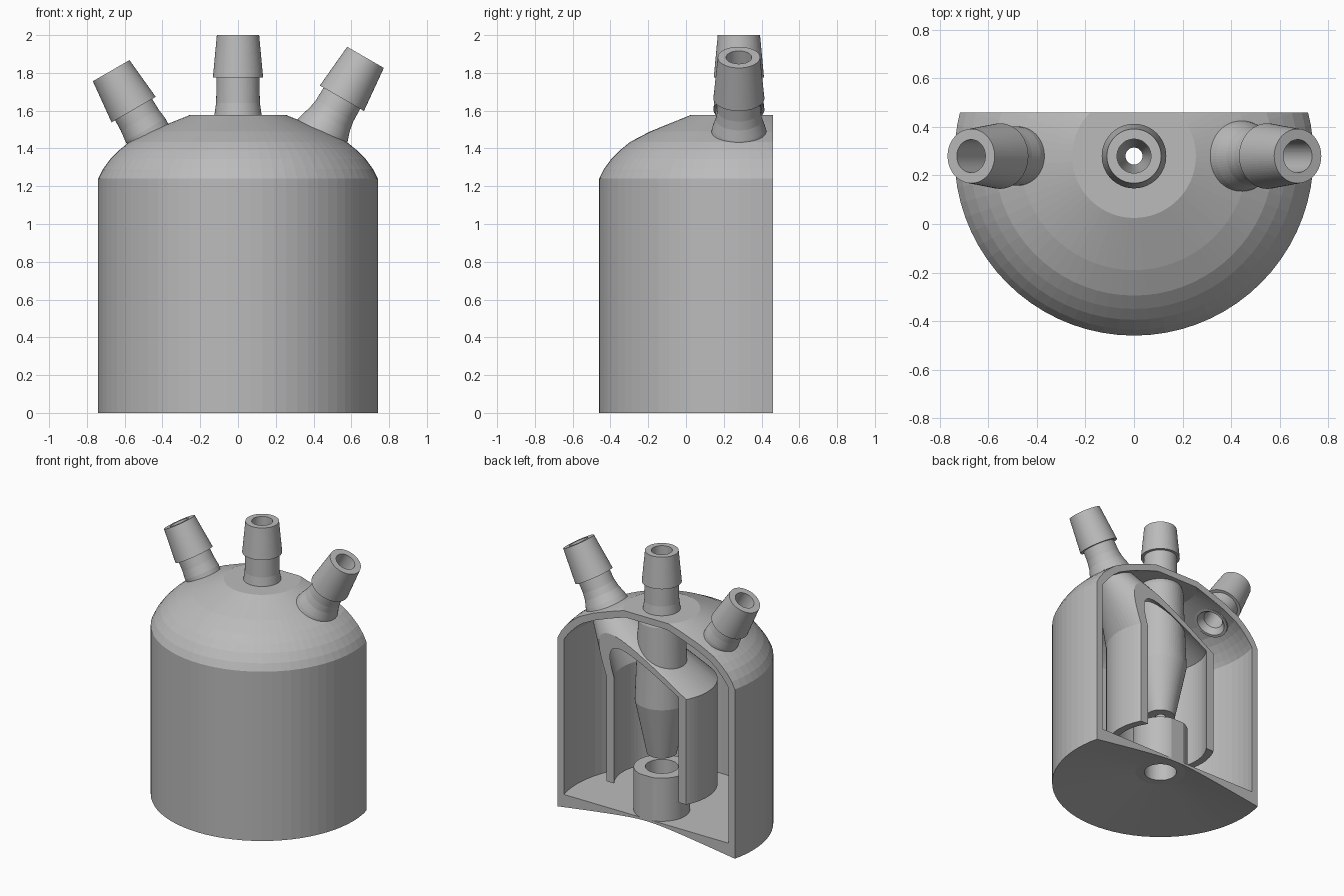
import bpy, bmesh, math
from mathutils import Matrix, Vector

if "Cube" in bpy.data.objects:
    bpy.data.objects.remove(bpy.data.objects["Cube"])

SEG = 72
AXIS_Y = 0.28          # vertical axis of the vessel
CUT_Y = 0.46           # section plane at the back
TILT = math.radians(30)

grey = bpy.data.materials.new("light_grey")
grey.diffuse_color = (0.5, 0.5, 0.5, 1)
grey.use_nodes = True
grey.node_tree.nodes["Principled BSDF"].inputs["Base Color"].default_value = grey.diffuse_color


def loft(name, rings, base=(0, 0), lean=0.0):
    """Closed loft through rings (radius, z, x offset, tilt), leaning along x."""
    mat = Matrix.Translation((base[0], AXIS_Y, base[1])) @ Matrix.Rotation(lean, 4, 'Y')
    bm = bmesh.new()
    loops = []
    for ring in rings:
        r, z, cx, tilt = (tuple(ring) + (0, 0))[:4]
        loop = []
        for i in range(SEG):
            a = 2 * math.pi * i / SEG
            p = Vector((cx + r * math.cos(a) * math.cos(tilt),
                        r * math.sin(a),
                        z - r * math.cos(a) * math.sin(tilt)))
            loop.append(bm.verts.new(mat @ p))
        loops.append(loop)
    for k, a in enumerate(loops):
        b = loops[(k + 1) % len(loops)]
        for i in range(SEG):
            j = (i + 1) % SEG
            bm.faces.new((a[i], a[j], b[j], b[i]))
    return finish(name, bm)


def finish(name, bm):
    bmesh.ops.recalc_face_normals(bm, faces=bm.faces)
    me = bpy.data.meshes.new(name)
    bm.to_mesh(me)
    bm.free()
    me.materials.append(grey)
    ob = bpy.data.objects.new(name, me)
    bpy.context.collection.objects.link(ob)
    return ob


def rod_cutter(r, length, base, lean=0.0):
    bm = bmesh.new()
    mat = Matrix.Translation((base[0], AXIS_Y, base[1])) @ Matrix.Rotation(lean, 4, 'Y')
    bmesh.ops.create_cone(bm, cap_ends=True, segments=48, radius1=r, radius2=r,
                          depth=length, matrix=mat)
    return finish("cutter", bm)


def subtract(ob, cutters):
    bpy.context.view_layer.objects.active = ob
    for c in cutters:
        m = ob.modifiers.new("cut", 'BOOLEAN')
        m.operation = 'DIFFERENCE'
        m.solver = 'EXACT'
        m.object = c
        bpy.ops.object.modifier_apply(modifier=m.name)


R_BASE = (0.437, 1.47)     # where the right and left pipes meet the dome
L_BASE = (-0.48, 1.48)

# outer vessel: wall, faceted dome, floor with hollow conical underside
dome_out = [(.74, 1.24), (.715, 1.29), (.675, 1.345), (.63, 1.39),
            (.575, 1.435), (.47, 1.49), (.255, 1.577), (.10, 1.577)]
dome_in = [(.10, 1.53), (.245, 1.53), (.45, 1.445), (.545, 1.395),
           (.595, 1.355), (.637, 1.31), (.672, 1.265), (.692, 1.235)]
vessel = loft("vessel", [(.11, .094), (.74, 0)] + dome_out + dome_in
              + [(.692, .1), (.11, .1)])

# inner bell: cylinder with an oblique cone that leads to the right pipe
bell = loft("inner_bell", [
    (.316, .29), (.37, .29), (.37, 1.06),
    (.12, R_BASE[1], R_BASE[0], TILT),
    (.068, R_BASE[1], R_BASE[0], TILT),
    (.316, 1.06)])

# cup standing on the floor
cup = loft("floor_cup", [(.11, .085), (.187, .085), (.187, .416), (.11, .416)])

# centre pipe with its nozzle hanging inside
loft("centre_pipe", [
    (.035, .52), (.10, .52), (.18, .91), (.157, 1.5), (.135, 1.56),
    (.125, 1.577), (.116, 1.64), (.113, 1.775), (.133, 1.775), (.112, 2.0),
    (.07, 2.0), (.07, 1.2), (.035, .65)])

# slanted side pipes with hose barbs
loft("right_pipe", [
    (.068, -.02), (.12, -.02), (.15, 0), (.14, .045), (.122, .1), (.114, .15),
    (.112, .226), (.135, .226), (.112, .476), (.068, .476)], R_BASE, TILT)
loft("left_pipe", [
    (.10, -.06), (.12, -.06), (.122, .02), (.115, .08), (.113, .145),
    (.135, .145), (.112, .383), (.068, .383), (.068, -.02)], L_BASE, -TILT)

# openings, then the section plane
right_hole = rod_cutter(.085, .3, R_BASE, TILT)
left_hole = rod_cutter(.105, .3, L_BASE, -TILT)
centre_hole = rod_cutter(.125, 1.6, (0, 1.3))
bm = bmesh.new()
bmesh.ops.create_cube(bm, size=1, matrix=Matrix.Translation((0, CUT_Y + 1, 1))
                      @ Matrix.Diagonal((4, 2, 4, 1)))
section = finish("cutter", bm)

subtract(vessel, [right_hole, left_hole, section])
subtract(bell, [centre_hole, section])
subtract(cup, [section])

for c in (right_hole, left_hole, centre_hole, section):
    bpy.data.objects.remove(c, do_unlink=True)
